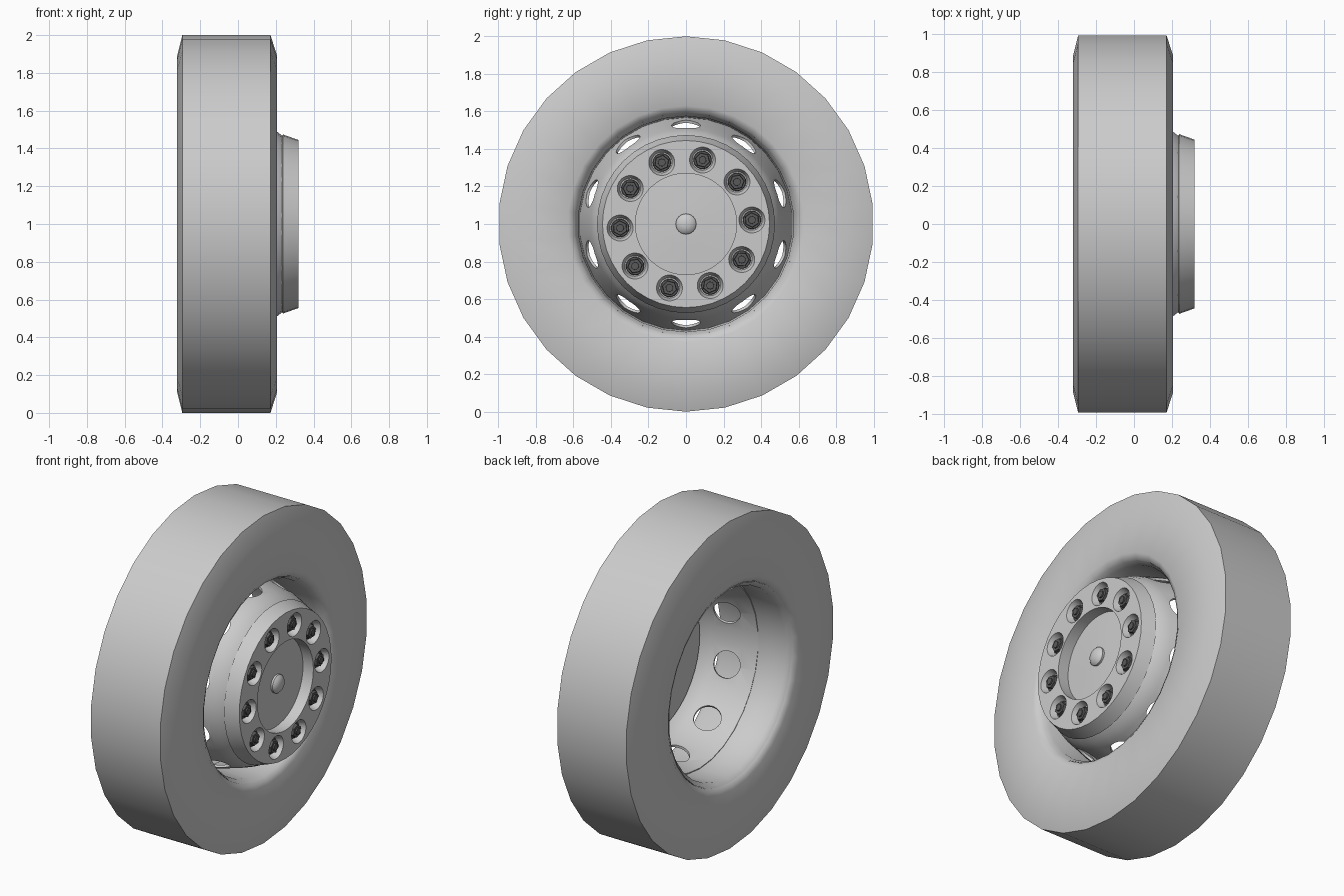
import bpy, bmesh, math
from mathutils import Matrix, Vector

cube = bpy.data.objects.get("Cube")
if cube:
    bpy.data.objects.remove(cube)


def material(name, rgb):
    m = bpy.data.materials.new(name)
    m.use_nodes = True
    m.diffuse_color = (*rgb, 1)
    m.node_tree.nodes["Principled BSDF"].inputs["Base Color"].default_value = (*rgb, 1)
    return m


GREY = material("light grey", (0.6, 0.6, 0.6))
DARK = material("dark grey", (0.1, 0.1, 0.1))
CENTRE = Vector((0, 0, 1))


def make_object(name, bm, mat):
    bmesh.ops.recalc_face_normals(bm, faces=bm.faces)
    mesh = bpy.data.meshes.new(name)
    bm.to_mesh(mesh)
    bm.free()
    mesh.materials.append(mat)
    obj = bpy.data.objects.new(name, mesh)
    bpy.context.collection.objects.link(obj)
    return obj


def select(obj):
    bpy.ops.object.select_all(action="DESELECT")
    obj.select_set(True)
    bpy.context.view_layer.objects.active = obj


def smooth(obj, degrees):
    select(obj)
    bpy.ops.object.shade_smooth_by_angle(angle=math.radians(degrees))


def lathe(name, profile, sides, mat=GREY, closed=True):
    """Turn (x, radius) points around the axle."""
    bm = bmesh.new()
    verts = [bm.verts.new((x, 0, 1 + r)) for x, r in profile]
    edges = [bm.edges.new(p) for p in zip(verts, verts[1:])]
    if closed:
        edges.append(bm.edges.new((verts[-1], verts[0])))
    bmesh.ops.spin(bm, geom=verts + edges, cent=CENTRE, axis=(1, 0, 0),
                   angle=math.tau, steps=sides, use_merge=True)
    bmesh.ops.remove_doubles(bm, verts=bm.verts, dist=0.0001)
    return make_object(name, bm, mat)


def pegs(name, x, radius, start, sides, r1, r2, depth, tilt=0, mat=GREY):
    """Ten cones or prisms in a ring, pointing along the axle or tilted outwards."""
    bm = bmesh.new()
    for i in range(10):
        turn = Matrix.Rotation(-math.radians(start + 36 * i), 4, "X")
        place = (Matrix.Translation(CENTRE) @ turn @ Matrix.Translation((x, 0, radius))
                 @ Matrix.Rotation(math.radians(90 - tilt), 4, "Y"))
        bmesh.ops.create_cone(bm, cap_ends=True, segments=sides, radius1=r1,
                              radius2=r2, depth=depth, matrix=place)
    return make_object(name, bm, mat)


def cut(obj, cutter):
    cutter.hide_render = True
    mod = obj.modifiers.new("cut", "BOOLEAN")
    mod.operation = "DIFFERENCE"
    mod.solver = "EXACT"
    mod.object = cutter
    select(obj)
    bpy.ops.object.modifier_apply(modifier=mod.name)
    bpy.data.objects.remove(cutter)


# Tyre with flat tread, chamfered shoulders and rounded inner lips
tyre = lathe("tyre", [(-0.27, 0.585), (-0.3, 0.595), (-0.32, 0.63), (-0.322, 0.89),
                      (-0.295, 1), (0.172, 1), (0.207, 0.89), (0.205, 0.63),
                      (0.185, 0.595), (0.155, 0.585)], 30)
smooth(tyre, 50)

# Rim barrel
barrel = lathe("rim_barrel", [(-0.3, 0.592), (-0.275, 0.565), (-0.08, 0.567), (0.15, 0.575),
                              (0.175, 0.59)], 30)
smooth(barrel, 50)

# Bell-shaped wheel disc with ventilation holes
outer = [(-0.09, 0.574), (0, 0.553), (0.08, 0.53), (0.16, 0.508), (0.205, 0.49), (0.237, 0.465)]
inner = [(x - 0.005, r - 0.014) for x, r in reversed(outer)]
disc = lathe("wheel_disc", outer + inner, 30)
cut(disc, pegs("vent_cutter", 0.072, 0.53, 0, 32, 0.077, 0.077, 0.2, 73))
smooth(disc, 35)

# Hub ring with lug recesses
hub = lathe("hub_ring", [(0.215, 0.44), (0.228, 0.456), (0.238, 0.474), (0.32, 0.445),
                         (0.32, 0.27), (0.215, 0.27)], 40)
cut(hub, pegs("recess_cutter", 0.305, 0.352, 14.5, 24, 0.055, 0.073, 0.05))
smooth(hub, 35)

# Centre cap with shallow dished face and a small knob
cap = lathe("centre_cap", [(0.215, 0), (0.215, 0.275), (0.25, 0.275), (0.258, 0.12), (0.262, 0)],
            40, closed=False)
smooth(cap, 40)
knob = lathe("cap_knob", [(0.25, 0.055), (0.272, 0.055), (0.285, 0.043), (0.292, 0.02),
                          (0.294, 0)], 24, closed=False)
smooth(knob, 40)

# Wheel nuts and studs
pegs("nut_washers", 0.284, 0.352, 14.5, 16, 0.05, 0.046, 0.016, mat=DARK)
pegs("wheel_nuts", 0.295, 0.352, 14.5, 6, 0.042, 0.038, 0.03, mat=DARK)
studs = pegs("wheel_studs", 0.305, 0.352, 14.5, 10, 0.022, 0.02, 0.026, mat=DARK)
smooth(studs, 40)
